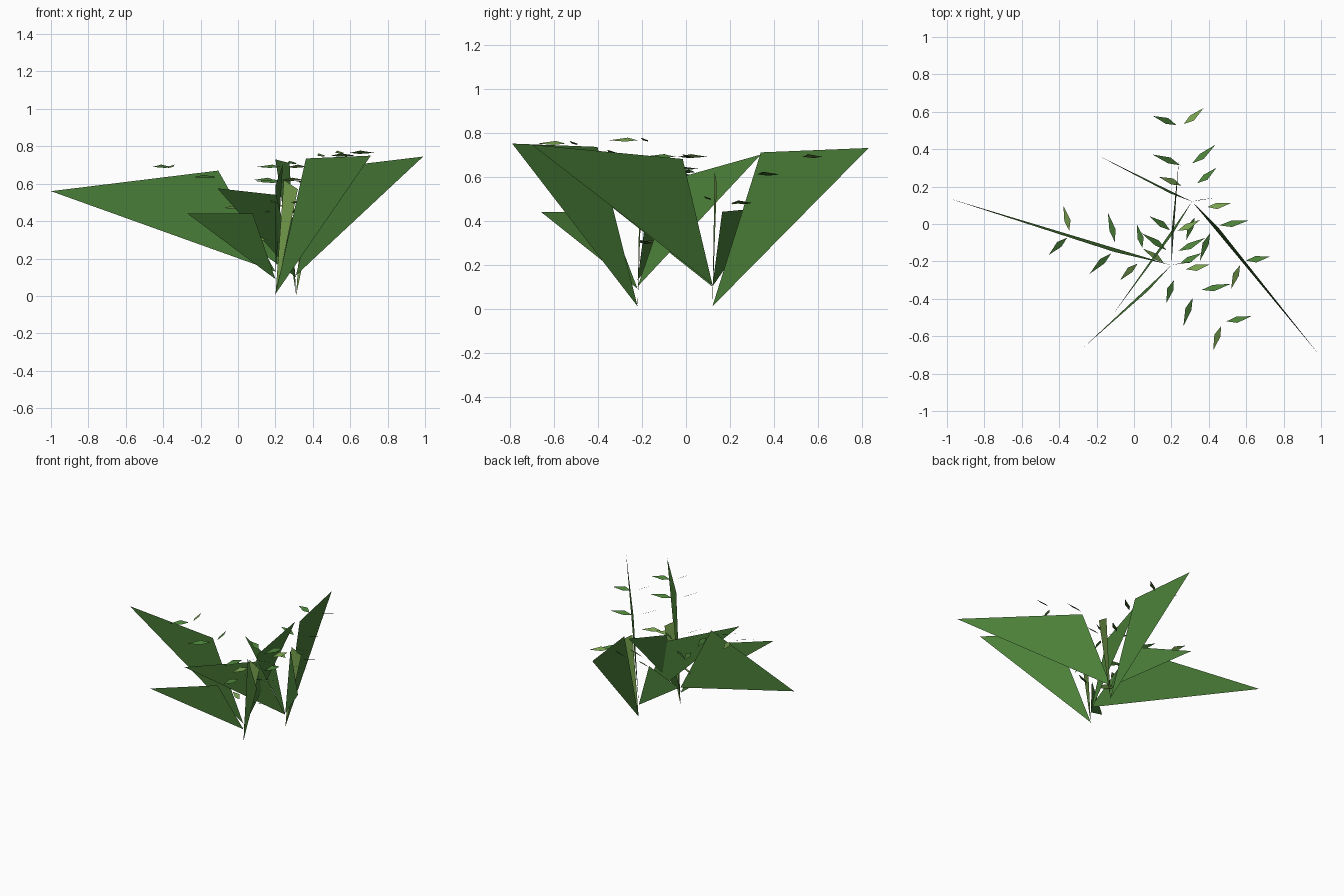
import bpy, math
from mathutils import Vector

cube = bpy.data.objects.get("Cube")
if cube:
    bpy.data.objects.remove(cube)


def material(name, rgb):
    m = bpy.data.materials.new(name)
    m.use_nodes = True
    m.diffuse_color = (*rgb, 1)
    m.node_tree.nodes["Principled BSDF"].inputs["Base Color"].default_value = (*rgb, 1)
    return m


green = material("leaf green", (0.068, 0.21, 0.04))
olive = material("young leaf olive", (0.18, 0.34, 0.075))


def build(name, polygons, mats):
    """Make one object from (points, material index) polygons."""
    verts, faces = [], []
    for pts, _ in polygons:
        faces.append(range(len(verts), len(verts) + len(pts)))
        verts += [tuple(p) for p in pts]
    mesh = bpy.data.meshes.new(name)
    mesh.from_pydata(verts, [], [list(f) for f in faces])
    for m in mats:
        mesh.materials.append(m)
    for face, (_, index) in zip(mesh.polygons, polygons):
        face.material_index = index
    obj = bpy.data.objects.new(name, mesh)
    bpy.context.collection.objects.link(obj)


def frond(name, base, knee, tip, bend=0.0):
    """Upright blade; knee = (fraction along the blade, height)."""
    b, t = Vector(base), Vector(tip)
    k = b.lerp(t, knee[0])
    k.z = knee[1]
    side = Vector((b.y - t.y, t.x - b.x, 0)).normalized()
    build(name, [((b, t, k + side * bend), 0)], [green])


def leaflets(name, base, tip, rows):
    """Pairs of small kites beside a frond; rows = (fraction, height)."""
    b, t = Vector(base), Vector(tip)
    heading = math.atan2(t.y - b.y, t.x - b.x)
    polys = []
    for i, (fraction, height) in enumerate(rows):
        length = (0.135, 0.16, 0.13)[i]
        for s in (1, -1):
            a = heading + s * math.radians(60)
            out = Vector((math.cos(a), math.sin(a), 0))
            across = Vector((-out.y, out.x, 0))
            side = Vector((-math.sin(heading), math.cos(heading), 0)) * s
            root = b.lerp(t, fraction) + side * (0.02 + 0.012 * i)
            root.z = height
            wide = root + out * length * 0.4
            kite = [root, wide - across * 0.02 + Vector((0, 0, 0.012)),
                    root + out * length, wide + across * 0.014 - Vector((0, 0, 0.006))]
            young = (i, s) in ((0, -1), (2, 1))
            polys.append((kite, int(young)))
    build(name, polys, [green, olive])


# Two clumps, each with four arching fronds
FRONT, BACK = (0.2, -0.22), (0.31, 0.12)
fronds = [
    # name, clump, base height, knee, tip, bend, leaflet rows
    ("front_clump_west", FRONT, 0.13, (0.25, 0.67), (-1.0, 0.14, 0.56), 0.02,
     [(0.46, 0.69), (0.26, 0.635), (0.14, 0.47)]),
    ("front_clump_southwest", FRONT, 0.09, (0.28, 0.44), (-0.27, -0.66, 0.44), 0.015, []),
    ("front_clump_southeast", FRONT, 0.01, (0.32, 0.735), (0.71, -0.79, 0.75), 0,
     [(0.55, 0.75), (0.27, 0.71), (0.09, 0.5)]),
    ("front_clump_north", FRONT, 0.1, (0.3, 0.59), (0.24, 0.34, 0.7), 0.012,
     [(0.33, 0.62), (0.14, 0.45), (0.02, 0.3)]),
    ("back_clump_southeast", BACK, 0.11, (0.18, 0.68), (0.99, -0.7, 0.745), 0.02,
     [(0.4, 0.765), (0.18, 0.69), (0.07, 0.5)]),
    ("back_clump_north", BACK, 0.01, (0.31, 0.71), (0.2, 0.83, 0.73), 0,
     [(0.58, 0.69), (0.28, 0.61), (0.13, 0.48)]),
    ("back_clump_northwest", BACK, 0.1, (0.22, 0.44), (-0.2, 0.37, 0.46), 0.012, []),
    ("back_clump_southwest", BACK, 0.1, (0.28, 0.54), (-0.11, -0.48, 0.575), 0.015, []),
]
for name, clump, low, knee, tip, bend, rows in fronds:
    frond(name + "_frond", (*clump, low), knee, tip, bend)
    if rows:
        leaflets(name + "_leaflets", (*clump, low), tip, rows)

# A young upright shoot in each clump
for name, (x, y) in (("front_shoot", FRONT), ("back_shoot", BACK)):
    shoot = [(x, y, 0.0), (x + 0.12, y + 0.02, 0.57), (x + 0.045, y + 0.01, 0.62)]
    build(name, [(shoot, 0)], [olive])
